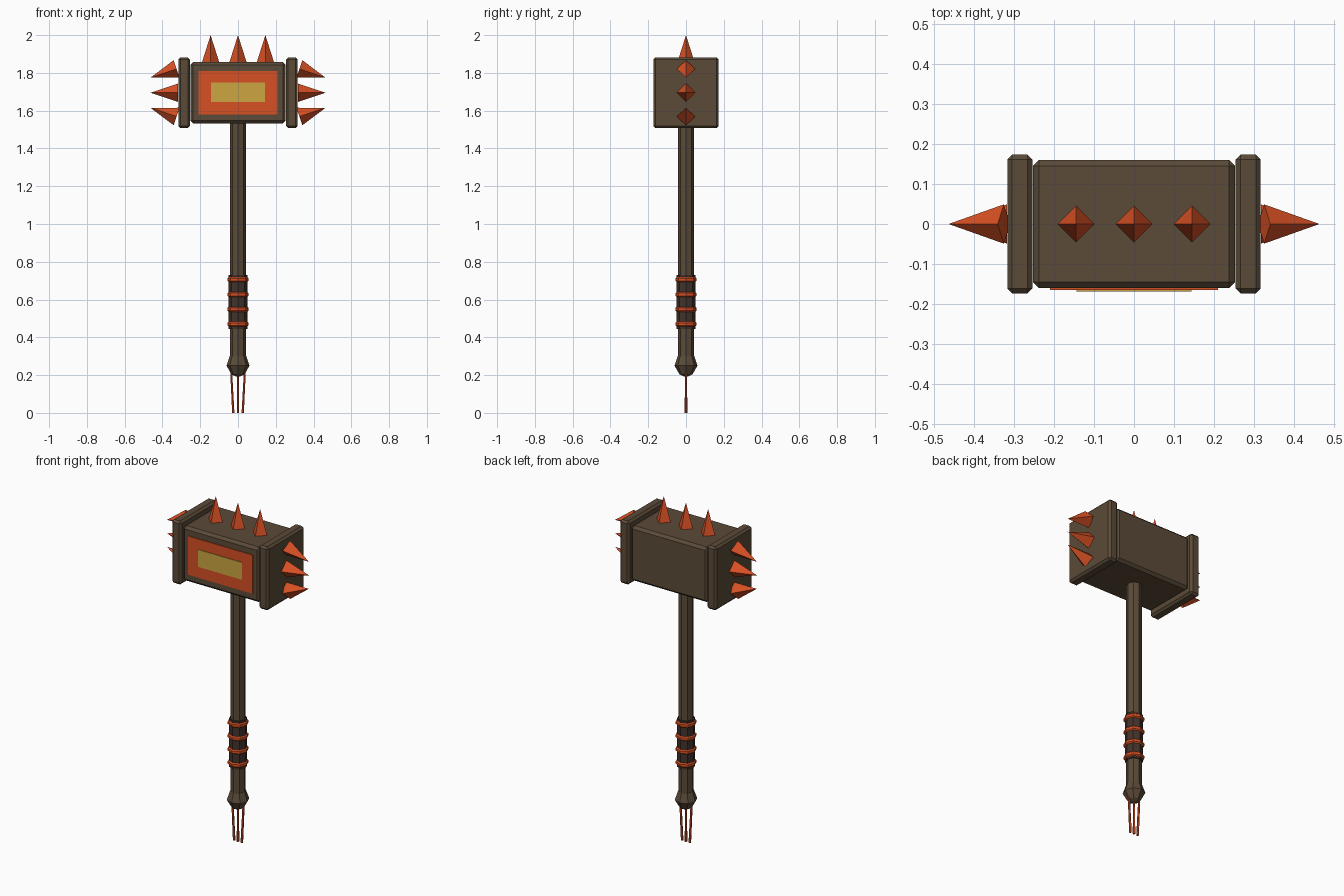
import bpy, bmesh, math
from mathutils import Matrix, Vector

cube = bpy.data.objects.get("Cube")
if cube:
    bpy.data.objects.remove(cube, do_unlink=True)


def material(name, rgb):
    m = bpy.data.materials.new(name)
    m.use_nodes = True
    m.diffuse_color = (*rgb, 1)
    m.node_tree.nodes["Principled BSDF"].inputs["Base Color"].default_value = (*rgb, 1)
    return m


BROWN = material("dark brown", (0.105, 0.07, 0.04))
GRIP = material("grip brown", (0.055, 0.033, 0.024))
ORANGE = material("burnt orange", (0.68, 0.08, 0.017))
GOLD = material("gold", (0.60, 0.38, 0.055))


def finish(name, bm, mat):
    bmesh.ops.recalc_face_normals(bm, faces=bm.faces)
    mesh = bpy.data.meshes.new(name)
    bm.to_mesh(mesh)
    bm.free()
    mesh.materials.append(mat)
    ob = bpy.data.objects.new(name, mesh)
    bpy.context.collection.objects.link(ob)
    return ob


def box(name, center, size, mat, bevel=0):
    bm = bmesh.new()
    bmesh.ops.create_cube(bm, size=1, matrix=Matrix.Translation(center) @ Matrix.Diagonal((*size, 1)))
    ob = finish(name, bm, mat)
    if bevel:
        mod = ob.modifiers.new("chamfer", "BEVEL")
        mod.width = bevel
        mod.segments = 1
    return ob


def cone(name, base, tip, r1, r2, sides, mat):
    base, tip = Vector(base), Vector(tip)
    axis = tip - base
    # Keep one corner of the section in the plane of symmetry
    side = Vector((0, 1, 0))
    z = axis.normalized()
    x = side.cross(z).normalized()
    rot = Matrix((x, z.cross(x), z)).transposed().to_4x4()
    bm = bmesh.new()
    bmesh.ops.create_cone(bm, cap_ends=True, segments=sides, radius1=r1, radius2=r2,
                          depth=axis.length, matrix=Matrix.Translation((base + tip) / 2) @ rot)
    bmesh.ops.remove_doubles(bm, verts=bm.verts, dist=1e-5)
    return finish(name, bm, mat)


def lathe(name, profile, mat, sides=8):
    bm = bmesh.new()
    rings = []
    for r, z in profile:
        rings.append([bm.verts.new((r * math.cos(a), r * math.sin(a), z))
                      for a in (math.tau * i / sides for i in range(sides))])
    for low, high in zip(rings, rings[1:]):
        for i in range(sides):
            j = (i + 1) % sides
            bm.faces.new((low[i], low[j], high[j], high[i]))
    bm.faces.new(rings[0])
    bm.faces.new(rings[-1])
    return finish(name, bm, mat)


# Hammer head with end caps and front plates
MID = 1.695
box("head", (0, 0, MID), (0.504, 0.32, 0.325), BROWN, 0.015)
for s, side in ((1, "left"), (-1, "right")):
    box(f"{side}_cap", (s * 0.285, 0, MID), (0.062, 0.346, 0.375), BROWN, 0.012)
box("front_plate", (0, -0.1615, MID), (0.42, 0.007, 0.228), ORANGE)
box("front_inlay", (0, -0.1655, MID + 0.003), (0.286, 0.006, 0.102), GOLD)

# Four-sided spikes on the top and both ends
for i in (-1, 0, 1):
    cone(f"top_spike_{i + 2}", (i * 0.145, 0, 1.855), (i * 0.145, 0, 2), 0.046, 0, 4, ORANGE)
    for s, side in ((1, "left"), (-1, "right")):
        x = 0.325 if i else 0.317
        base = (s * x, 0, MID + i * 0.126)
        tip = (s * 0.463, 0, MID + i * 0.08)
        cone(f"{side}_spike_{i + 2}", base, tip, 0.049, 0, 4, ORANGE)

# Handle, wrapped grip and pommel
lathe("handle", [(0.042, 0.22), (0.042, 1.54)], BROWN)
lathe("grip", [(0.049, 0.445), (0.049, 0.73)], GRIP)
for i in range(4):
    z = 0.47 + i * 0.0785
    lathe(f"grip_ring_{i + 1}", [(0.048, z - 0.014), (0.056, z - 0.007),
                                 (0.056, z + 0.007), (0.048, z + 0.014)], ORANGE)
lathe("pommel", [(0.012, 0.193), (0.035, 0.205), (0.061, 0.25), (0.043, 0.302)], BROWN)

# Hanging cords
for i in (-1, 0, 1):
    cone(f"cord_{i + 2}", (i * 0.025, 0, 0), (i * 0.036, 0, 0.215), 0.007, 0.006, 6, ORANGE)
